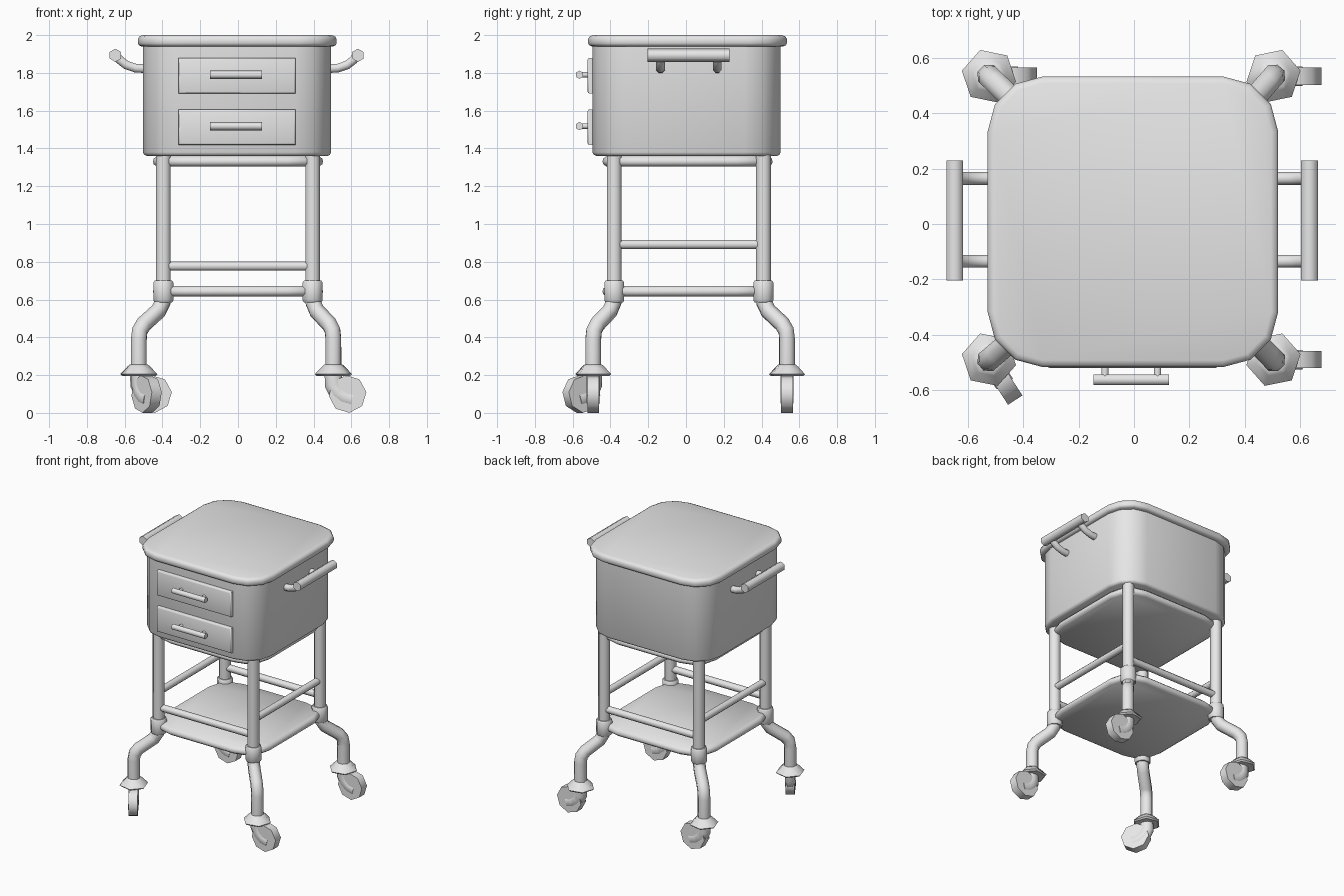
import bpy, bmesh, math
from mathutils import Vector, Matrix

cube = bpy.data.objects.get("Cube")
if cube:
    bpy.data.objects.remove(cube, do_unlink=True)

grey = bpy.data.materials.new("plain_grey")
grey.use_nodes = True
GREY = (0.8, 0.8, 0.8, 1)
grey.diffuse_color = GREY
grey.node_tree.nodes["Principled BSDF"].inputs["Base Color"].default_value = GREY


def smooth(ob, angle):
    bpy.ops.object.select_all(action='DESELECT')
    ob.select_set(True)
    bpy.context.view_layer.objects.active = ob
    bpy.ops.object.shade_smooth_by_angle(angle=math.radians(angle))


def finish(name, bm, angle=50):
    bmesh.ops.recalc_face_normals(bm, faces=bm.faces)
    mesh = bpy.data.meshes.new(name)
    bm.to_mesh(mesh)
    bm.free()
    mesh.materials.append(grey)
    ob = bpy.data.objects.new(name, mesh)
    bpy.context.collection.objects.link(ob)
    smooth(ob, angle)
    return ob


def loft(name, rings, angle=50):
    """Skin a stack of equal-length rings and cap both ends."""
    bm = bmesh.new()
    rows = [[bm.verts.new(p) for p in ring] for ring in rings]
    n = len(rows[0])
    for a, b in zip(rows, rows[1:]):
        for i in range(n):
            bm.faces.new((a[i], a[(i + 1) % n], b[(i + 1) % n], b[i]))
    bm.faces.new(rows[0])
    bm.faces.new(rows[-1])
    return finish(name, bm, angle)


def rounded_slab(name, center, half, radius, profile, angle=50):
    """Rounded square lofted through (height, inset) pairs."""
    rings = []
    for z, inset in profile:
        ring = []
        for corner in range(4):
            mid = math.radians(45 + 90 * corner)
            sx, sy = math.copysign(1, math.cos(mid)), math.copysign(1, math.sin(mid))
            for step in range(4):
                a = math.radians(90 * corner + 30 * step)
                r = radius - inset
                ring.append((center[0] + sx * (half - radius) + r * math.cos(a),
                             center[1] + sy * (half - radius) + r * math.sin(a), z))
        rings.append(ring)
    return loft(name, rings, angle)


def tube(name, points, radius, sides=8, flat=1.0):
    """Sweep a polygon along a path; flat squashes it sideways."""
    pts = [Vector(p) for p in points]
    rings = []
    ref = Vector((0, 0, 1)) if abs((pts[-1] - pts[0]).normalized().z) < 0.5 else None
    if ref is None:
        out = pts[-1] - pts[0]
        out.z = 0
        ref = out.normalized() if out.length > 0.01 else Vector((1, 0, 0))
    for i, p in enumerate(pts):
        t0 = (p - pts[max(i - 1, 0)]).normalized()
        t1 = (pts[min(i + 1, len(pts) - 1)] - p).normalized()
        t = (t0 + t1).normalized()
        side = t.cross(ref).normalized()
        up = side.cross(t)
        rings.append([p + radius * (math.cos(a) * side * flat + math.sin(a) * up)
                      for a in (math.tau * (k + 0.5) / sides for k in range(sides))])
    return loft(name, rings, 62)


def lathe(name, center, profile, sides, turn=0.0):
    """Upright polygonal turning through (radius, height) pairs."""
    return loft(name, [[(center[0] + r * math.cos(turn + math.tau * k / sides),
                         center[1] + r * math.sin(turn + math.tau * k / sides), z)
                        for k in range(sides)] for r, z in profile], 48)


def panel(name, x0, x1, y0, y1, z0, z1, bevel):
    bm = bmesh.new()
    bmesh.ops.create_cube(bm, size=1, matrix=Matrix.LocRotScale(
        Vector(((x0 + x1) / 2, (y0 + y1) / 2, (z0 + z1) / 2)), None,
        Vector((x1 - x0, y1 - y0, z1 - z0))))
    front = [e for e in bm.edges if all(v.co.y < (y0 + y1) / 2 for v in e.verts)]
    bmesh.ops.bevel(bm, geom=front, offset=bevel, segments=2, affect='EDGES', profile=0.5)
    return finish(name, bm)


# Cabinet body, lid and the two shelves
rounded_slab("cabinet_body", (-0.005, 0.003), 0.498, 0.19,
             [(1.36, 0.02), (1.367, 0.006), (1.38, 0), (1.95, 0)])
rounded_slab("lid", (-0.004, 0.008), 0.526, 0.2,
             [(1.94, 0.02), (1.946, 0.006), (1.957, 0), (1.98, 0), (1.993, 0.008), (2.0, 0.025)])
for name, z in (("upper_shelf", 1.305), ("lower_shelf", 0.617)):
    rounded_slab(name, (0, 0.008), 0.45, 0.19,
                 [(z, 0.02), (z + 0.012, 0.003), (z + 0.025, 0),
                  (z + 0.04, 0.003), (z + 0.055, 0.02)])

# Drawers with bar pulls
for label, z in (("upper", 1.785), ("lower", 1.513)):
    panel(label + "_drawer_front", -0.315, 0.305, -0.521, -0.48, z - 0.094, z + 0.094, 0.01)
    tube(label + "_drawer_pull", [(-0.147, -0.564, z + 0.005), (0.127, -0.564, z + 0.005)], 0.022, 6)
    for x in (-0.105, 0.085):
        tube(label + "_pull_post", [(x, -0.51, z + 0.005), (x, -0.56, z + 0.005)], 0.015, 6)

# Side push handles
for side, label in ((1, "left"), (-1, "right")):
    def hx(x):
        return side * x - 0.007
    tube(label + "_handle_bar", [(hx(0.642), -0.205, 1.893), (hx(0.642), 0.23, 1.893)], 0.035, 6)
    for y in (-0.135, 0.165):
        tube(label + "_handle_bracket",
             [(hx(0.47), y, 1.822), (hx(0.535), y, 1.825), (hx(0.585), y, 1.842),
              (hx(0.618), y, 1.868), (hx(0.638), y, 1.892)], 0.025, 8)

# Legs with collars, bent feet and swivel casters
LEG_X, LEG_Y, MID_Y = 0.395, 0.395, 0.015
for sx in (-1, 1):
    for sy in (-1, 1):
        label = ("front_" if sy < 0 else "back_") + ("left" if sx > 0 else "right")
        leg = (sx * LEG_X, sy * LEG_Y + MID_Y)
        foot = (sx * 0.515 - 0.01, sy * 0.513 + 0.022)
        tube(label + "_leg", [(*leg, 0.6), (*leg, 1.37)], 0.042, 8)
        lathe(label + "_collar", leg, [(0.05, 0.585), (0.057, 0.595), (0.057, 0.69), (0.05, 0.7)],
              8, math.pi / 8)

        def between(t, z):
            return (leg[0] + t * (foot[0] - leg[0]), leg[1] + t * (foot[1] - leg[1]), z)
        tube(label + "_bent_foot",
             [between(0, 0.62), between(0.03, 0.585), between(0.2, 0.54), between(0.8, 0.47),
              between(0.96, 0.435), between(1, 0.39), between(1, 0.21)], 0.044, 8)
        lathe(label + "_caster_cup", foot,
              [(0.05, 0.255), (0.062, 0.245), (0.1, 0.205), (0.09, 0.195), (0.045, 0.2)],
              6, 0.2 * sx)

        # Only the front right caster is swivelled
        swivel = math.radians(-57) if label == "front_right" else 0
        d = Vector((math.cos(swivel), math.sin(swivel), 0))
        base = Vector((*foot, 0))
        up = Vector((0, 0, 1))
        tube(label + "_caster_fork",
             [base + d * o + up * z for o, z in
              ((0, 0.21), (0, 0.15), (0.02, 0.11), (0.055, 0.082), (0.1, 0.07))],
             0.05, 8, 0.76)
        axle = d.cross(up)
        hub = base + d * 0.075 + up * 0.1
        loft(label + "_caster_wheel",
             [[hub + axle * w + 0.1 * (d * math.cos(a) + up * math.sin(a))
               for a in (math.tau * k / 8 + 0.1 for k in range(8))] for w in (-0.031, 0.031)], 50)

# Cross rails between the legs
for s, label in ((-1, "front"), (1, "back")):
    y = s * LEG_Y + MID_Y
    tube(label + "_rail", [(-LEG_X, y, 0.777), (LEG_X, y, 0.777)], 0.026, 8)
for s, label in ((1, "left"), (-1, "right")):
    tube(label + "_rail", [(s * LEG_X, MID_Y - LEG_Y, 0.892), (s * LEG_X, MID_Y + LEG_Y, 0.892)], 0.026, 8)
